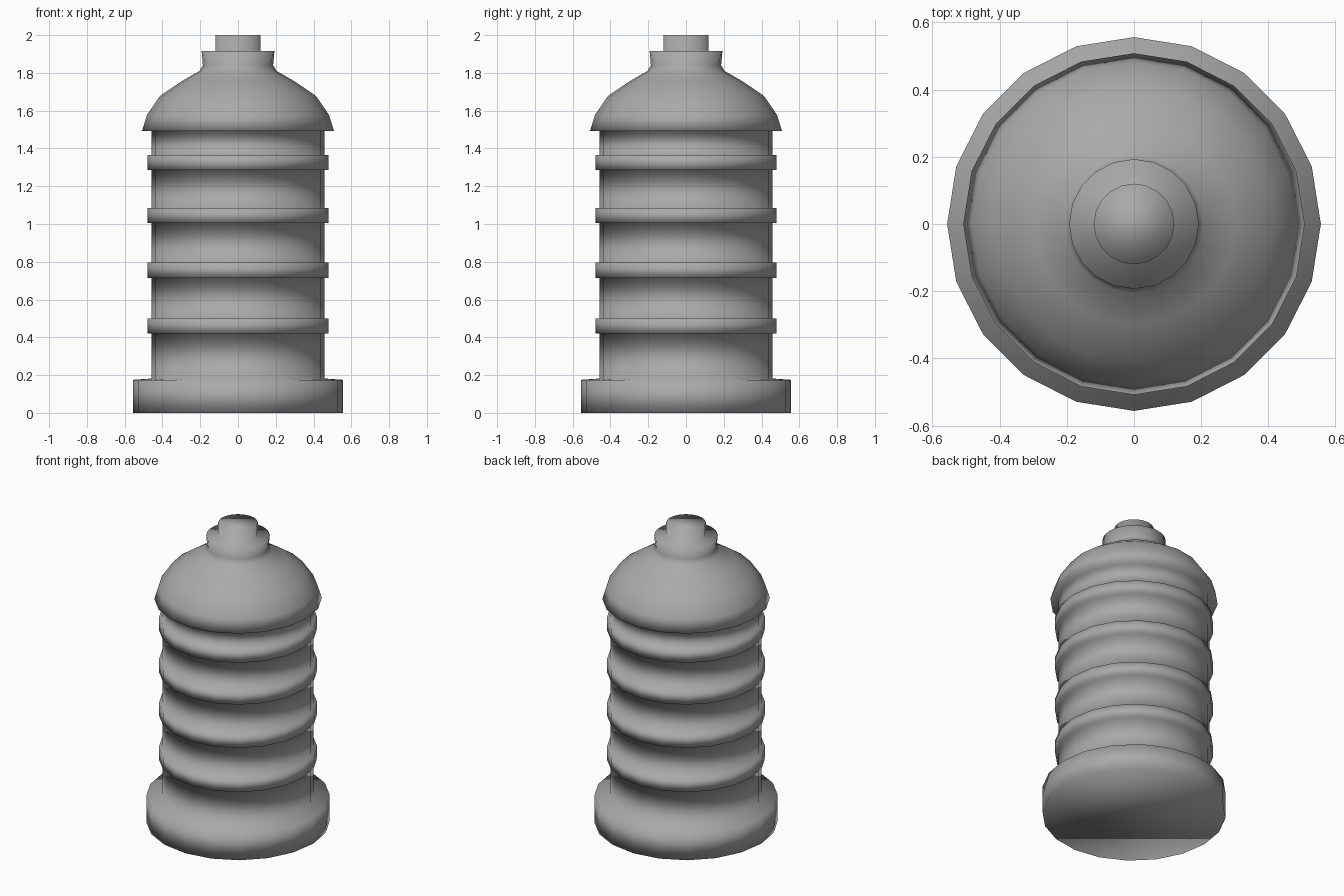
import bpy
import bmesh
from math import tau
from mathutils import Matrix, Vector

SIDES = 20

cube = bpy.data.objects.get("Cube")
if cube:
    bpy.data.objects.remove(cube)

grey = bpy.data.materials.new("plain grey")
grey.use_nodes = True
colour = (0.4, 0.4, 0.4, 1)
grey.diffuse_color = colour
grey.node_tree.nodes["Principled BSDF"].inputs["Base Color"].default_value = colour


def lathe(name, profile, material):
    """Turn a (radius, height) profile around z into a closed, smooth solid."""
    bm = bmesh.new()
    rings = []
    for radius, height in profile:
        rings.append([bm.verts.new(Matrix.Rotation(tau * i / SIDES, 3, "Z")
                                   @ Vector((radius, 0, height)))
                      for i in range(SIDES)])
    for low, high in zip(rings, rings[1:]):
        for i in range(SIDES):
            j = (i + 1) % SIDES
            bm.faces.new((low[i], low[j], high[j], high[i]))
    bm.faces.new(rings[0][::-1])
    bm.faces.new(rings[-1])
    for face in bm.faces:
        face.smooth = True
    mesh = bpy.data.meshes.new(name)
    bm.to_mesh(mesh)
    bm.free()
    mesh.materials.append(material)
    obj = bpy.data.objects.new(name, mesh)
    bpy.context.collection.objects.link(obj)
    return obj


# Wide foot
BODY, BAND = 0.458, 0.48
profile = [(0.556, 0), (0.556, 0.175), (BODY, 0.182)]

# Straight body with raised bands
for bottom in (0.42, 0.715, 1.005, 1.285):
    top = bottom + 0.08
    profile += [(BODY, bottom), (BAND, bottom), (BAND, top), (BODY, top)]
profile.append((BODY, 1.493))

# Overhanging domed cap
profile += [(0.508, 1.493), (0.482, 1.577), (0.413, 1.678), (0.30, 1.755), (0.205, 1.81)]

# Neck and top knob
profile += [(0.186, 1.84), (0.193, 1.917), (0.12, 1.917), (0.12, 2.0)]

lathe("banded_canister", profile, grey)
